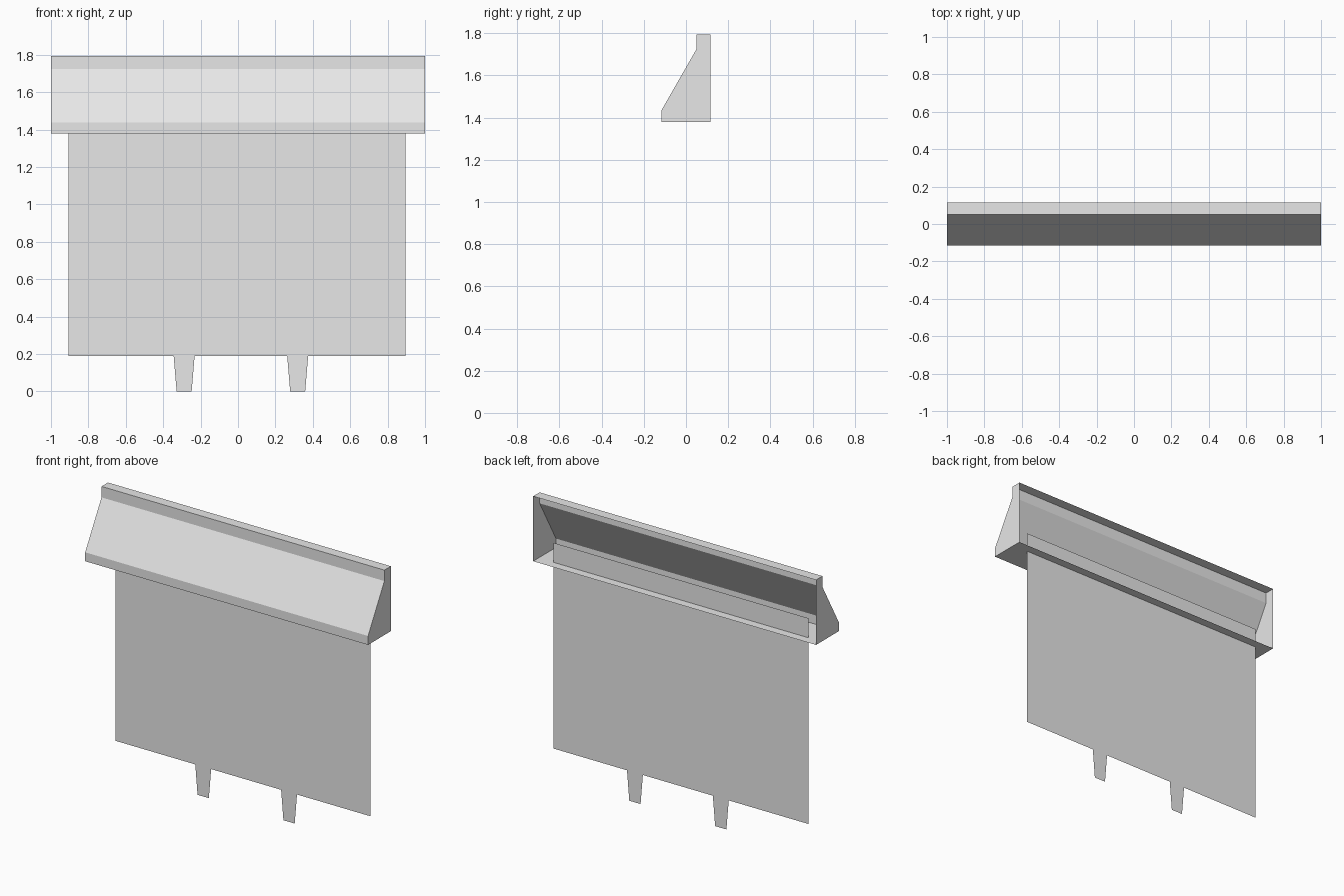
import bpy

if "Cube" in bpy.data.objects:
    bpy.data.objects.remove(bpy.data.objects["Cube"])

# One plain light grey for everything
grey = bpy.data.materials.new("light_grey")
grey.diffuse_color = (0.8, 0.8, 0.8, 1)
grey.use_nodes = True
grey.node_tree.nodes["Principled BSDF"].inputs["Base Color"].default_value = grey.diffuse_color


def make_surface(name, verts, faces):
    mesh = bpy.data.meshes.new(name)
    mesh.from_pydata(verts, [], faces)
    mesh.materials.append(grey)
    mesh.update()
    obj = bpy.data.objects.new(name, mesh)
    bpy.context.collection.objects.link(obj)
    return obj


# Sloped hood: a thin shell, open at the back, swept along x from this side profile (y, z)
profile = [(0.115, 1.795), (0.05, 1.795), (0.05, 1.725),
           (-0.115, 1.437), (-0.115, 1.38), (0.115, 1.38)]
n = len(profile)
verts = [(x, y, z) for x in (-1, 1) for y, z in profile]
strips = [(i, i + 1, n + i + 1, n + i) for i in range(n - 1)]
end_caps = [tuple(reversed(range(n))), tuple(range(n, 2 * n))]
make_surface("hood", verts, strips + end_caps)

# Flat sheet passing up through the hood floor
SHEET_Y = 0.06
SHEET_BOTTOM = 0.19
make_surface("panel",
             [(x, SHEET_Y, z) for x, z in ((-0.907, SHEET_BOTTOM), (0.895, SHEET_BOTTOM),
                                           (0.895, 1.505), (-0.907, 1.505))],
             [(0, 1, 2, 3)])

# Two tapered tabs under the sheet
for side, cx in (("left", -0.288), ("right", 0.319)):
    make_surface(side + "_tab",
                 [(cx + dx, SHEET_Y, z) for dx, z in ((-0.04, 0), (0.04, 0),
                                                      (0.056, SHEET_BOTTOM), (-0.056, SHEET_BOTTOM))],
                 [(0, 1, 2, 3)])
